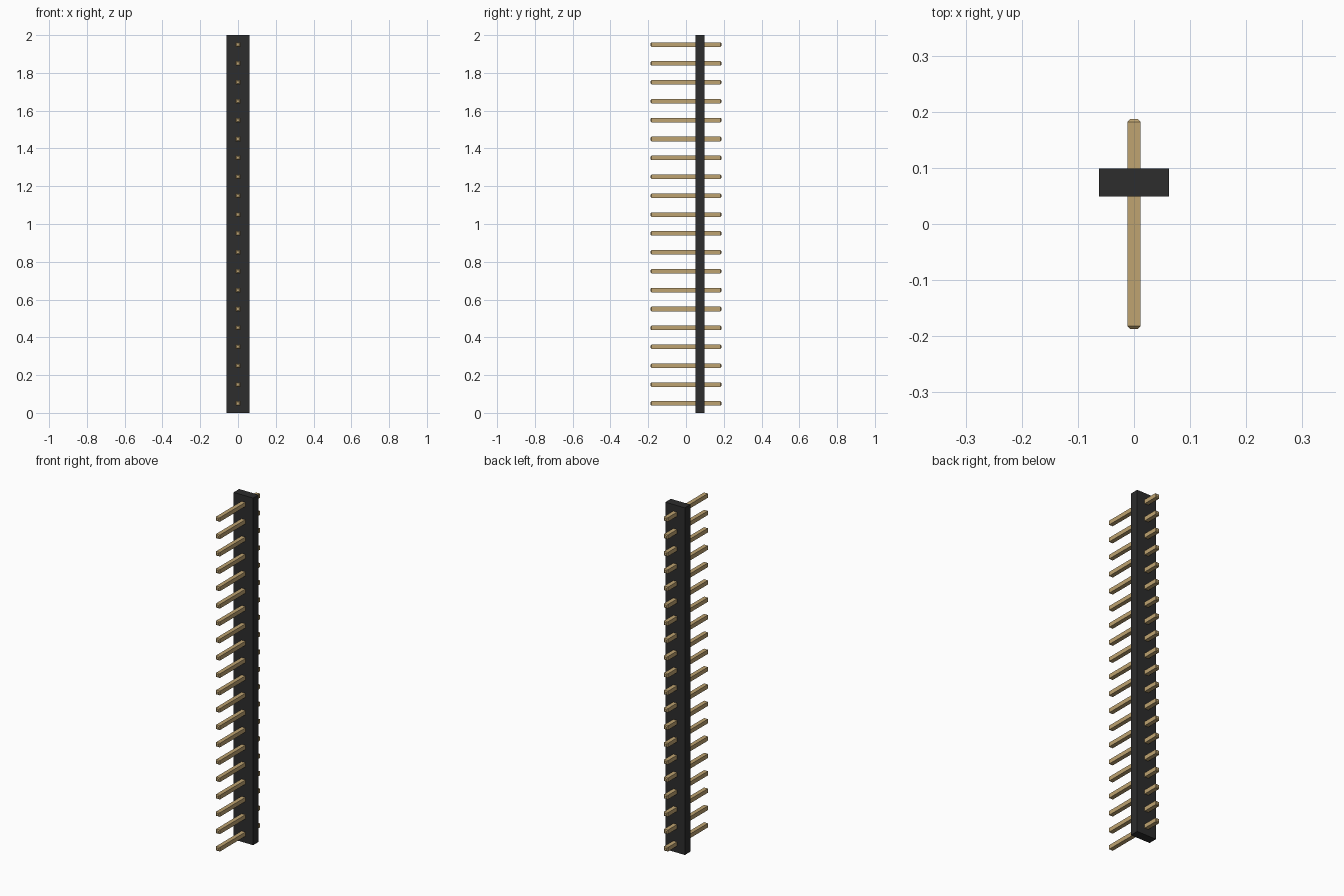
import bpy, bmesh
from mathutils import Vector

cube = bpy.data.objects.get("Cube")
if cube:
    bpy.data.objects.remove(cube, do_unlink=True)

PINS, PITCH = 20, 0.1
PIN_W, PIN_HALF_LEN = 0.024, 0.187


def material(name, rgb, metallic=0.0):
    m = bpy.data.materials.new(name)
    m.use_nodes = True
    m.diffuse_color = (*rgb, 1)
    bsdf = m.node_tree.nodes["Principled BSDF"]
    bsdf.inputs["Base Color"].default_value = (*rgb, 1)
    bsdf.inputs["Roughness"].default_value = 0.5
    return m


def box_mesh(name, size, mat, tip_bevel=0.0):
    """Box centred on its origin; optionally chamfer the rims of its y ends."""
    bm = bmesh.new()
    bmesh.ops.create_cube(bm, size=1)
    bmesh.ops.scale(bm, vec=Vector(size), verts=bm.verts)
    if tip_bevel:
        rims = [e for e in bm.edges
                if abs(e.verts[0].co.y - e.verts[1].co.y) < 1e-6]
        bmesh.ops.bevel(bm, geom=rims, offset=tip_bevel, segments=1,
                        profile=0.5, affect='EDGES')
    me = bpy.data.meshes.new(name)
    bm.to_mesh(me)
    bm.free()
    me.materials.append(mat)
    return me


def place(name, mesh, loc):
    ob = bpy.data.objects.new(name, mesh)
    ob.location = loc
    bpy.context.collection.objects.link(ob)
    return ob


black = material("black plastic", (0.026, 0.026, 0.026))
gold = material("gold metal", (0.52, 0.37, 0.165))

# Insulating strip
place("strip_body", box_mesh("strip_body", (0.124, 0.05, PINS * PITCH), black),
      (0, 0.074, PINS * PITCH / 2))

# Row of square pins sharing one mesh, long side to the front
pin_mesh = box_mesh("pin", (PIN_W, 2 * PIN_HALF_LEN, PIN_W), gold, 0.005)
for i in range(PINS):
    place(f"pin_{i + 1:02d}", pin_mesh, (0, 0, PITCH * (i + 0.5)))
